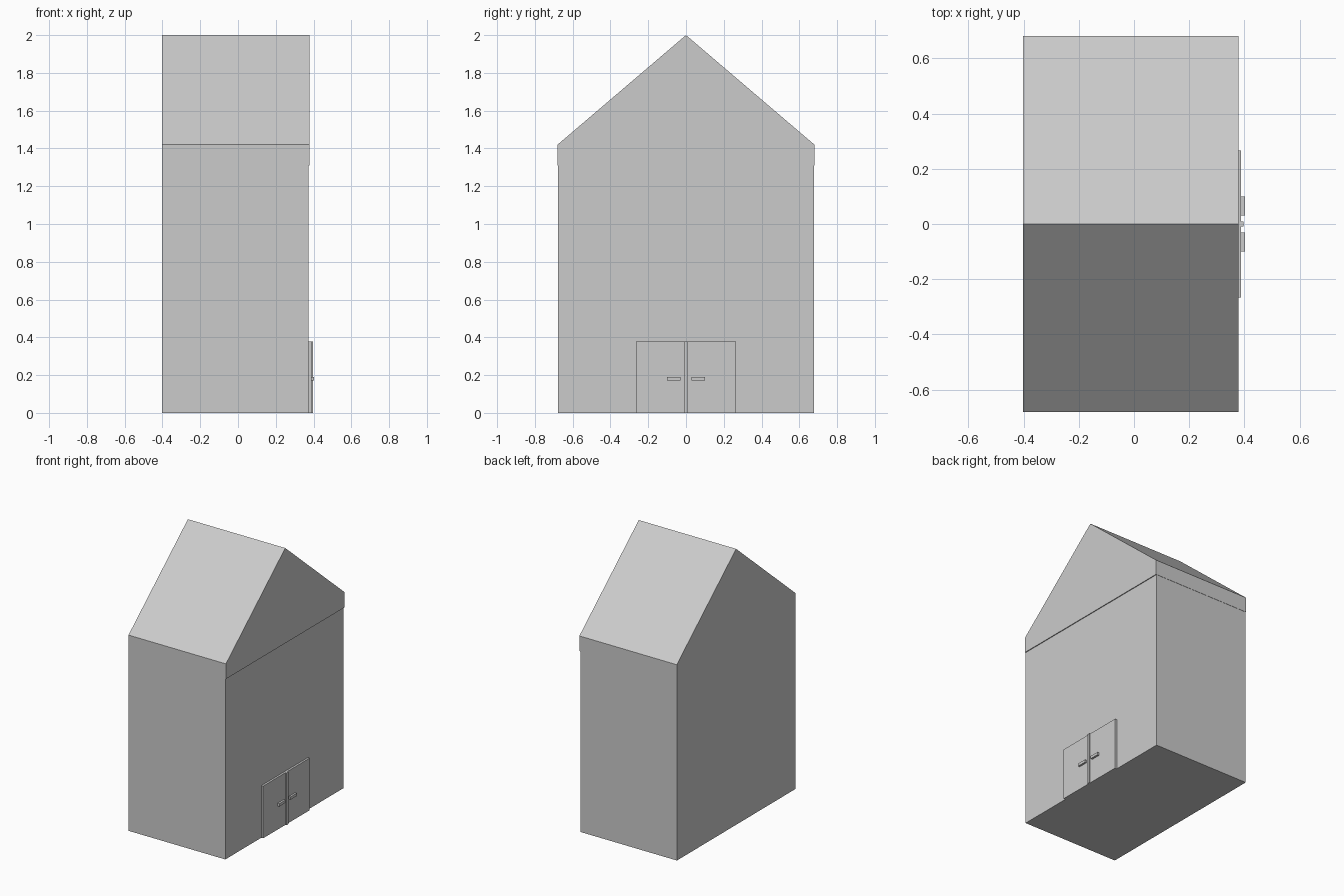
import bpy, bmesh

if "Cube" in bpy.data.objects:
    bpy.data.objects.remove(bpy.data.objects["Cube"])


def prism(name, profile, x0, x1):
    """Extrude a (y, z) profile from x0 to x1."""
    bm = bmesh.new()
    face = bm.faces.new([bm.verts.new((x0, y, z)) for y, z in profile])
    ext = bmesh.ops.extrude_face_region(bm, geom=[face])
    verts = [v for v in ext["geom"] if isinstance(v, bmesh.types.BMVert)]
    bmesh.ops.translate(bm, verts=verts, vec=(x1 - x0, 0, 0))
    bmesh.ops.recalc_face_normals(bm, faces=bm.faces)
    mesh = bpy.data.meshes.new(name)
    bm.to_mesh(mesh)
    bm.free()
    obj = bpy.data.objects.new(name, mesh)
    bpy.context.collection.objects.link(obj)
    return obj


def box(name, x, y, z):
    return prism(name, [(y[0], z[0]), (y[1], z[0]), (y[1], z[1]), (y[0], z[1])], *x)


BACK, WALL, DOOR = -0.402, 0.373, 0.388
EAVE_BOTTOM = 1.31

# Walls
box("walls", (BACK, WALL), (-0.678, 0.678), (0, EAVE_BOTTOM))

# Gabled roof block, slightly overhanging the door side
prism("roof", [(-0.68, EAVE_BOTTOM), (0.68, EAVE_BOTTOM), (0.68, 1.42),
               (0, 2.0), (-0.68, 1.42)], BACK, 0.379)

# Double door with centre strip
for side, s in (("left", -1), ("right", 1)):
    box("door_" + side, (WALL, DOOR), sorted((0, s * 0.266)), (0, 0.378))
    box("handle_" + side, (DOOR, 0.402), sorted((s * 0.03, s * 0.10)), (0.171, 0.191))
box("door_strip", (DOOR, 0.397), (-0.009, 0.009), (0, 0.378))
